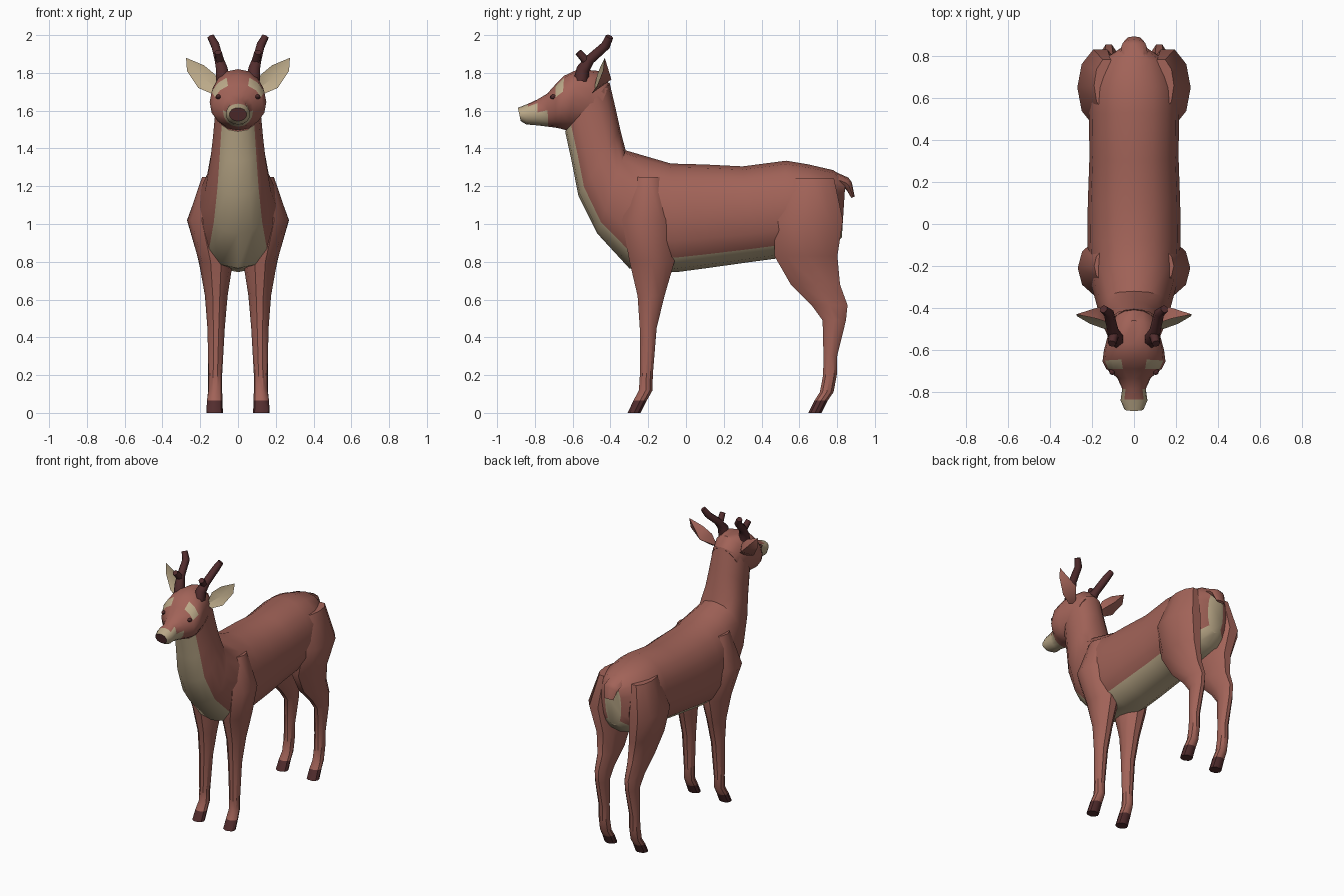
import bpy, bmesh, math
from mathutils import Vector

if "Cube" in bpy.data.objects:
    bpy.data.objects.remove(bpy.data.objects["Cube"])


def material(name, rgb):
    m = bpy.data.materials.new(name)
    m.diffuse_color = (*rgb, 1)
    m.use_nodes = True
    m.node_tree.nodes["Principled BSDF"].inputs["Base Color"].default_value = m.diffuse_color
    return m


BROWN = material("red brown fur", (0.36, 0.125, 0.098))
CREAM = material("cream fur", (0.50, 0.40, 0.25))
DARK = material("dark brown horn", (0.085, 0.026, 0.027))
MATS = [BROWN, CREAM, DARK]
N = 16  # sides of each ring


def finish(name, bm, mirror=False, angle=35):
    bmesh.ops.recalc_face_normals(bm, faces=bm.faces)
    me = bpy.data.meshes.new(name)
    bm.to_mesh(me)
    bm.free()
    for m in MATS:
        me.materials.append(m)
    ob = bpy.data.objects.new(name, me)
    bpy.context.collection.objects.link(ob)
    bpy.ops.object.select_all(action='DESELECT')
    bpy.context.view_layer.objects.active = ob
    ob.select_set(True)
    bpy.ops.object.shade_smooth_by_angle(angle=math.radians(angle))
    if mirror:
        ob.modifiers.new("Mirror", 'MIRROR').use_mirror_merge = False
    return ob


def loft(name, rings, rule, n=N, mirror=False, power=1.0, caps=(0, 0)):
    """rings: (centre, side axis, up axis); rule(segment, sector) -> material index"""
    bm = bmesh.new()
    loops = []
    for c, u, v in rings:
        loop = []
        for i in range(n):
            a = 2 * math.pi * i / n
            ca, sa = math.cos(a), math.sin(a)
            ca = math.copysign(abs(ca) ** power, ca)
            sa = math.copysign(abs(sa) ** power, sa)
            loop.append(bm.verts.new(Vector(c) + Vector(u) * ca + Vector(v) * sa))
        loops.append(loop)
    for s in range(len(loops) - 1):
        a, b = loops[s], loops[s + 1]
        for i in range(n):
            j = (i + 1) % n
            bm.faces.new((a[i], a[j], b[j], b[i])).material_index = rule(s, i)
    bm.faces.new(loops[0]).material_index = caps[0]
    bm.faces.new(loops[-1]).material_index = caps[1]
    return finish(name, bm, mirror)


def spine(profile):
    """Rings from top point (y, z), bottom point (y, z) and half width."""
    out = []
    for ty, tz, by, bz, w in profile:
        t, b = Vector((0, ty, tz)), Vector((0, by, bz))
        out.append(((t + b) / 2, Vector((w, 0, 0)), (t - b) / 2))
    return out


def column(profile):
    """Horizontal rings from z, x, half width, y, half depth."""
    return [((x, y, z), (rx, 0, 0), (0, ry, 0)) for z, x, rx, y, ry in profile]


# Torso and neck in one loft, cream along the underside and throat
torso = [
    (0.845, 1.24, 0.825, 0.93, 0.065), (0.78, 1.285, 0.76, 0.86, 0.17),
    (0.65, 1.315, 0.64, 0.82, 0.215), (0.53, 1.335, 0.50, 0.82, 0.215),
    (0.30, 1.305, 0.35, 0.80, 0.212), (0.10, 1.315, 0.10, 0.765, 0.22),
    (-0.08, 1.32, -0.05, 0.745, 0.222), (-0.20, 1.355, -0.30, 0.765, 0.215),
    (-0.32, 1.39, -0.47, 0.95, 0.175), (-0.348, 1.50, -0.57, 1.15, 0.148),
    (-0.37, 1.60, -0.605, 1.33, 0.132), (-0.405, 1.75, -0.64, 1.49, 0.118)]
loft("torso_and_neck", spine(torso), lambda s, i: 1 if 10 <= i <= 13 else 0,
     power=0.9, caps=(1, 0))


# Head with cream brows and muzzle, dark nose at the end
def head_rule(s, i):
    if s == 3 and i in (1, 2, 5, 6):
        return 1
    if s == 5 and (i >= 8):
        return 1
    if s == 6 and i not in (2, 3, 4, 5):
        return 1
    return 1 if s == 7 else 0


head = [
    (-0.405, 1.74, -0.50, 1.50, 0.105), (-0.46, 1.81, -0.57, 1.50, 0.12),
    (-0.57, 1.82, -0.63, 1.495, 0.143), (-0.645, 1.785, -0.665, 1.505, 0.15),
    (-0.69, 1.74, -0.69, 1.51, 0.132), (-0.735, 1.69, -0.73, 1.515, 0.08),
    (-0.785, 1.66, -0.785, 1.522, 0.056), (-0.835, 1.637, -0.845, 1.527, 0.064),
    (-0.89, 1.615, -0.875, 1.545, 0.046)]
loft("head", spine(head), head_rule, power=0.95, caps=(0, 2))

# Eyes
bm = bmesh.new()
bmesh.ops.create_uvsphere(bm, u_segments=8, v_segments=6, radius=0.018)
for v in bm.verts:
    v.co = Vector((v.co.x * 0.8 + 0.104, v.co.y - 0.702, v.co.z * 0.7 + 1.673))
for f in bm.faces:
    f.material_index = 2
finish("eyes", bm, mirror=True)

# Ears: leaf outline, hollow cream front and rounded brown back
bm = bmesh.new()
outline = [(0.09, -0.49, 1.70), (0.12, -0.47, 1.79), (0.18, -0.45, 1.84), (0.275, -0.43, 1.88),
           (0.27, -0.44, 1.81), (0.21, -0.475, 1.72), (0.14, -0.50, 1.69)]
rim = [bm.verts.new(p) for p in outline]
front = bm.verts.new((0.18, -0.445, 1.77))
back = bm.verts.new((0.165, -0.395, 1.765))
for i, a in enumerate(rim):
    b = rim[(i + 1) % len(rim)]
    bm.faces.new((a, b, front)).material_index = 1
    bm.faces.new((b, a, back))
finish("ears", bm, mirror=True)


# Antlers: main beam and a short front tine
def branch(name, points):
    cu = bpy.data.curves.new(name, 'CURVE')
    cu.dimensions = '3D'
    cu.bevel_depth = 1
    cu.bevel_resolution = 1
    cu.use_fill_caps = True
    sp = cu.splines.new('POLY')
    sp.points.add(len(points) - 1)
    for p, (x, y, z, r) in zip(sp.points, points):
        p.co = (x, y, z, 1)
        p.radius = r
    cu.materials.append(DARK)
    ob = bpy.data.objects.new(name, cu)
    bpy.context.collection.objects.link(ob)
    ob.modifiers.new("Mirror", 'MIRROR').use_mirror_merge = False


branch("antler_beam", [(0.08, -0.555, 1.76, 0.04), (0.085, -0.545, 1.82, 0.035),
                       (0.10, -0.51, 1.87, 0.027), (0.12, -0.425, 1.945, 0.025),
                       (0.145, -0.405, 1.992, 0.02)])
branch("antler_tine", [(0.095, -0.525, 1.86, 0.024), (0.105, -0.57, 1.91, 0.02)])

# Legs with shoulder or thigh, ending in dark hooves
front_leg = [
    (1.25, 0.13, 0.06, -0.20, 0.08), (1.02, 0.158, 0.11, -0.21, 0.135),
    (0.80, 0.117, 0.09, -0.18, 0.125), (0.62, 0.115, 0.06, -0.185, 0.075),
    (0.45, 0.116, 0.046, -0.20, 0.047), (0.20, 0.12, 0.036, -0.21, 0.036),
    (0.12, 0.12, 0.036, -0.213, 0.038), (0.065, 0.123, 0.041, -0.243, 0.037),
    (0.0, 0.124, 0.044, -0.275, 0.036)]
hind_leg = [
    (1.24, 0.13, 0.06, 0.66, 0.13), (1.02, 0.16, 0.11, 0.65, 0.19),
    (0.83, 0.13, 0.085, 0.635, 0.175), (0.68, 0.12, 0.062, 0.685, 0.137),
    (0.57, 0.12, 0.047, 0.76, 0.10), (0.49, 0.12, 0.042, 0.785, 0.065),
    (0.30, 0.122, 0.036, 0.764, 0.038), (0.20, 0.122, 0.036, 0.762, 0.038),
    (0.11, 0.122, 0.037, 0.745, 0.038), (0.065, 0.123, 0.041, 0.715, 0.037),
    (0.0, 0.124, 0.044, 0.683, 0.037)]
for name, prof in (("front_legs", front_leg), ("hind_legs", hind_leg)):
    hoof = len(prof) - 2
    loft(name, column(prof), lambda s, i, h=hoof: 2 if s == h else 0,
         n=10, mirror=True, caps=(0, 2))

# Short hanging tail
tail = [(0.77, 1.285, 0.77, 1.21, 0.07), (0.86, 1.245, 0.835, 1.19, 0.06),
        (0.878, 1.22, 0.85, 1.18, 0.052), (0.893, 1.145, 0.875, 1.138, 0.035)]
loft("tail", spine(tail), lambda s, i: 0, n=8)
